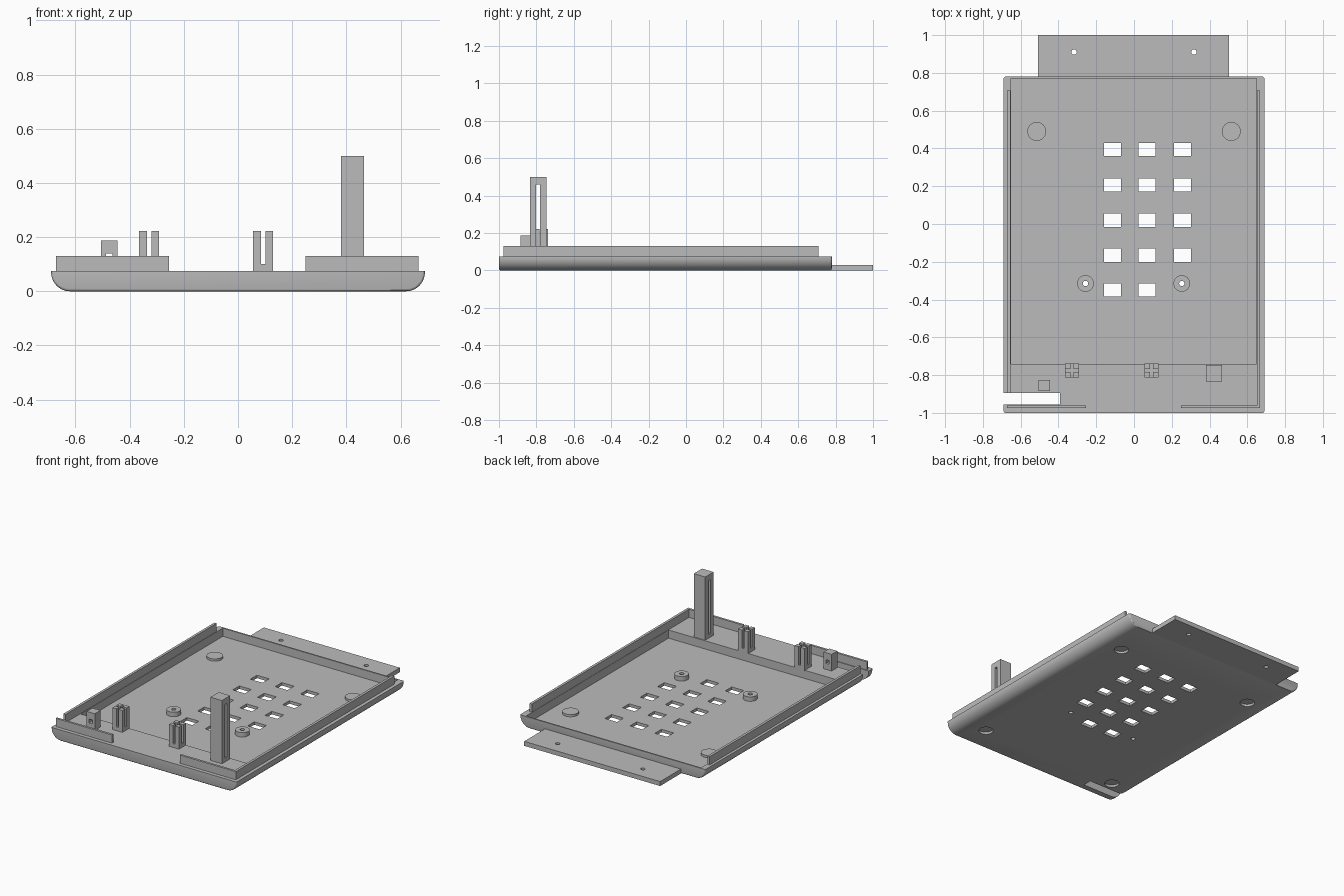
import bpy, bmesh, math
from mathutils import Matrix, Vector

old = bpy.data.objects.get("Cube")
if old:
    bpy.data.objects.remove(old, do_unlink=True)

grey = bpy.data.materials.new("plain grey")
grey.use_nodes = True
COLOUR = (0.5, 0.5, 0.5, 1)
grey.diffuse_color = COLOUR
grey.node_tree.nodes["Principled BSDF"].inputs["Base Color"].default_value = COLOUR


def add_box(bm, x0, x1, y0, y1, z0, z1):
    lo, hi = Vector((x0, y0, z0)), Vector((x1, y1, z1))
    m = Matrix.Translation((lo + hi) / 2) @ Matrix.Diagonal((*(hi - lo), 1))
    bmesh.ops.create_cube(bm, size=1, matrix=m)


def add_disc(bm, x, y, r, z0, z1):
    bmesh.ops.create_cone(bm, cap_ends=True, segments=32, radius1=r, radius2=r,
                          depth=z1 - z0, matrix=Matrix.Translation((x, y, (z0 + z1) / 2)))


def finish(name, bm):
    bmesh.ops.recalc_face_normals(bm, faces=bm.faces)
    mesh = bpy.data.meshes.new(name)
    bm.to_mesh(mesh)
    bm.free()
    mesh.materials.append(grey)
    ob = bpy.data.objects.new(name, mesh)
    bpy.context.collection.objects.link(ob)
    return ob


def make(name, boxes=(), discs=()):
    bm = bmesh.new()
    for b in boxes:
        add_box(bm, *b)
    for d in discs:
        add_disc(bm, *d)
    return finish(name, bm)


def activate(ob):
    bpy.ops.object.select_all(action='DESELECT')
    ob.select_set(True)
    bpy.context.view_layer.objects.active = ob


def cut(ob, boxes=(), discs=()):
    tool = make("cutter", boxes, discs)
    tool.hide_render = True
    mod = ob.modifiers.new("cut", 'BOOLEAN')
    mod.operation, mod.solver, mod.object = 'DIFFERENCE', 'EXACT', tool
    activate(ob)
    bpy.ops.object.modifier_apply(modifier=mod.name)
    bpy.data.objects.remove(tool, do_unlink=True)


def smooth(ob):
    activate(ob)
    bpy.ops.object.shade_smooth_by_angle(angle=math.radians(30))


RIM, FLOOR = 0.075, 0.02
W, FRONT, BACK = 0.69, -1.0, 0.78
SCREW = 0.014

# Tray: rounded-bottom profile extruded front to back
R = 0.07
arc = [(W - R + R * math.sin(a), R - R * math.cos(a))
       for a in (math.radians(90 * i / 10) for i in range(11))]
half = arc + [(W, RIM)]
profile = half + [(-x, z) for x, z in reversed(half)]
bm = bmesh.new()
face = bm.faces.new([bm.verts.new((x, FRONT, z)) for x, z in profile])
moved = bmesh.ops.extrude_face_region(bm, geom=[face])["geom"]
bmesh.ops.translate(bm, vec=(0, BACK - FRONT, 0),
                    verts=[v for v in moved if isinstance(v, bmesh.types.BMVert)])
ends = [e for e in bm.edges if abs(e.verts[0].co.y - e.verts[1].co.y) < 0.01
        and min(v.co.z for v in e.verts) < RIM - 0.001]
bmesh.ops.bevel(bm, geom=ends, offset=0.01, segments=3, profile=0.5, affect='EDGES')
tray = finish("tray", bm)

# Pocket, then vents, cable notch, foot recesses and screw holes
cut(tray, [(-0.652, 0.648, -0.74, 0.77, FLOOR, 0.2)])
vents = []
for row, y in enumerate((0.395, 0.207, 0.02, -0.165, -0.35)):
    for x in (-0.115, 0.07, 0.257)[:2 if row == 4 else 3]:
        vents.append((x - 0.045, x + 0.045, y - 0.035, y + 0.035, -0.1, 0.1))
notch = (-0.8, -0.392, -0.955, -0.895, -0.1, 0.2)
recesses = [(s * 0.515, y, 0.045, -0.1, 0.015) for s in (-1, 1) for y in (0.49, -0.83)]
boss_spots = [(-0.257, -0.315), (0.253, -0.315)]
cut(tray, vents + [notch], recesses + [(x, y, SCREW, -0.1, 0.1) for x, y in boss_spots])
smooth(tray)

# Mounting flap at the back
flap = make("mounting_flap", [(-0.508, 0.503, BACK - 0.005, 1.0, 0, 0.03)])
cut(flap, discs=[(s * 0.317, 0.91, SCREW, -0.1, 0.1) for s in (-1, 1)])
smooth(flap)

# Upright lips along the rim
LIP = 0.13
make("left_lip", [(0.65, 0.667, -0.975, 0.708, RIM - 0.005, LIP)])
make("right_lip", [(-0.672, -0.655, -0.895, 0.708, RIM - 0.005, LIP)])
make("front_lip_left", [(0.25, 0.65, -0.975, -0.96, RIM - 0.005, LIP)])
make("front_lip_right", [(-0.672, -0.255, -0.975, -0.96, RIM - 0.005, LIP)])

# Raised foot pads and screw bosses on the floor
for side, s in (("left", 1), ("right", -1)):
    smooth(make("foot_pad_" + side, discs=[(s * 0.515, 0.49, 0.05, 0.0155, 0.035)]))
for i, (x, y) in enumerate(boss_spots):
    boss = make("screw_boss_%d" % (i + 1), discs=[(x, y, 0.044, FLOOR - 0.003, 0.05)])
    cut(boss, discs=[(x, y, SCREW, -0.1, 0.1)])
    smooth(boss)

# Tall slotted post
post = make("tall_post", [(0.38, 0.465, -0.835, -0.747, RIM - 0.005, 0.5)])
cut(post, [(0.3, 0.6, -0.802, -0.781, 0.1, 0.46)])

# Clip posts: a base with four prongs
for i, cx in enumerate((-0.328, 0.093)):
    clip = make("clip_post_%d" % (i + 1),
                [(cx - 0.037, cx + 0.037, -0.812, -0.738, RIM - 0.005, 0.222)])
    cut(clip, [(cx - 0.008, cx + 0.008, -0.9, -0.7, 0.1, 0.3)])
    cut(clip, [(cx - 0.1, cx + 0.1, -0.783, -0.767, 0.1, 0.3)])

# Small cable tie block
block = make("small_block", [(-0.505, -0.445, -0.885, -0.825, RIM - 0.005, 0.187)])
cut(block, [(-0.487, -0.463, -0.95, -0.75, 0.115, 0.14)])
